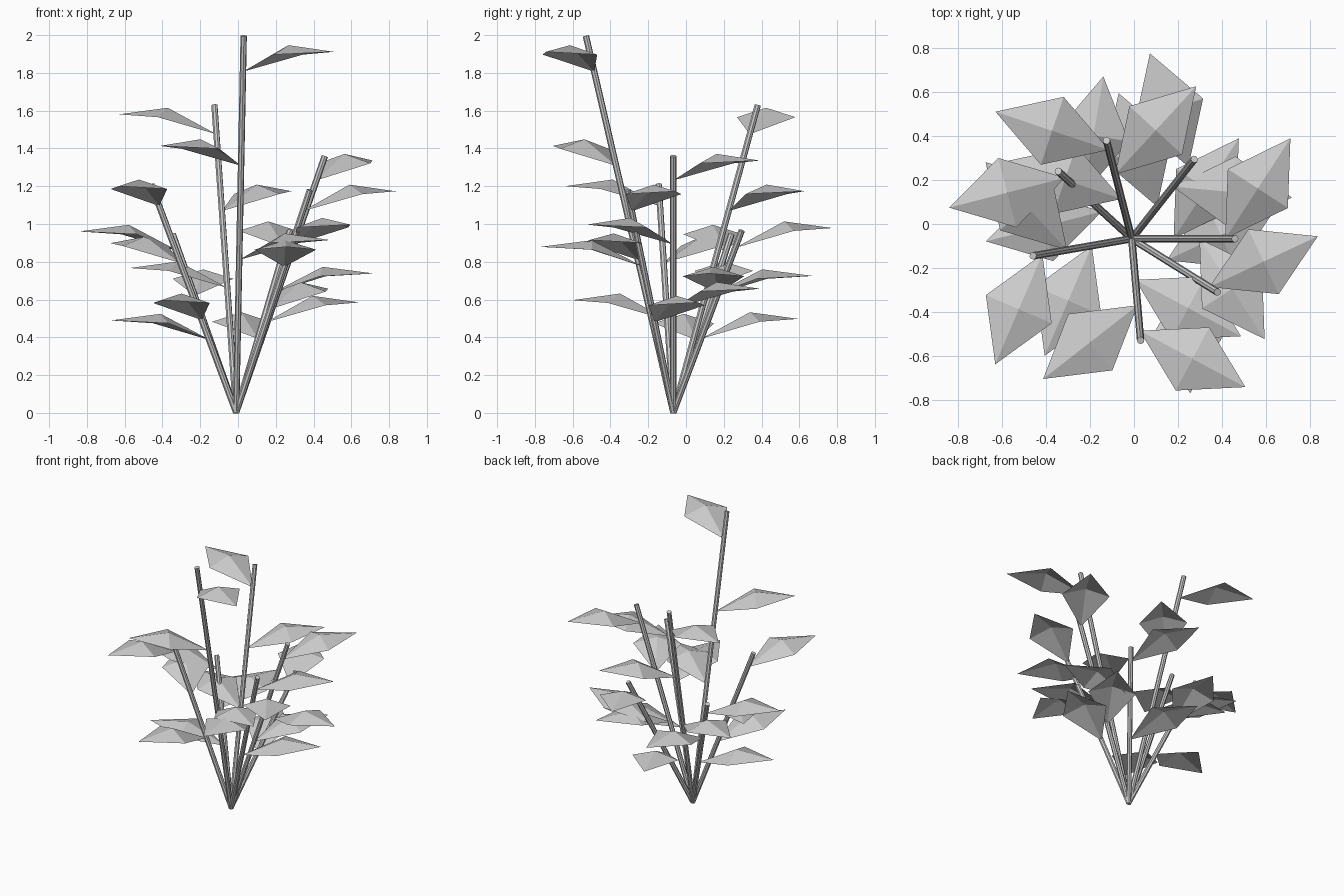
import bpy, bmesh
from math import cos, sin, atan2, radians
from mathutils import Vector

if "Cube" in bpy.data.objects:
    bpy.data.objects.remove(bpy.data.objects["Cube"])

ROOT = Vector((-0.01, -0.067, 0.003))
RADIUS = 0.017
LEAF_LEN, LEAF_HALF = 0.545, 0.163
# stem tips, tallest first
TIPS = [(0.03, -0.53, 1.996), (-0.125, 0.38, 1.63), (0.46, -0.067, 1.36),
        (-0.46, -0.145, 1.21), (0.38, -0.31, 1.18), (0.275, 0.295, 0.965),
        (-0.345, 0.24, 0.945)]


def stem(tip):
    """Thin straight stem from the root to the tip."""
    d = tip - ROOT
    bpy.ops.mesh.primitive_cylinder_add(vertices=8, radius=RADIUS, depth=d.length,
                                        location=(ROOT + tip) / 2)
    ob = bpy.context.object
    ob.rotation_euler = d.to_track_quat('Z', 'Y').to_euler()
    ob.name = "stem"


def leaf_mesh():
    """Kite-shaped leaf with a raised centre, growing along +x."""
    bm = bmesh.new()
    rim = [bm.verts.new(c) for c in ((0, 0, 0), (LEAF_LEN / 2, -LEAF_HALF, 0.09),
                                     (LEAF_LEN, 0, 0.105), (LEAF_LEN / 2, LEAF_HALF, 0.09))]
    mid = bm.verts.new((LEAF_LEN / 2, 0, 0.14))
    for i in range(4):
        bm.faces.new((rim[i], rim[(i + 1) % 4], mid))
    me = bpy.data.meshes.new("leaf")
    bm.to_mesh(me)
    bm.free()
    return me


leaf = leaf_mesh()
for t in TIPS:
    tip = Vector(t)
    stem(tip)
    d = tip - ROOT
    heading = atan2(d.y, d.x)
    # three leaves alternating either side of the stem
    for frac, side in ((0.905, 1), (0.655, -1), (0.405, 1)):
        ob = bpy.data.objects.new("leaf", leaf)
        ob.location = ROOT + d * frac
        ob.rotation_euler = (0, 0, heading + side * radians(57))
        bpy.context.collection.objects.link(ob)
